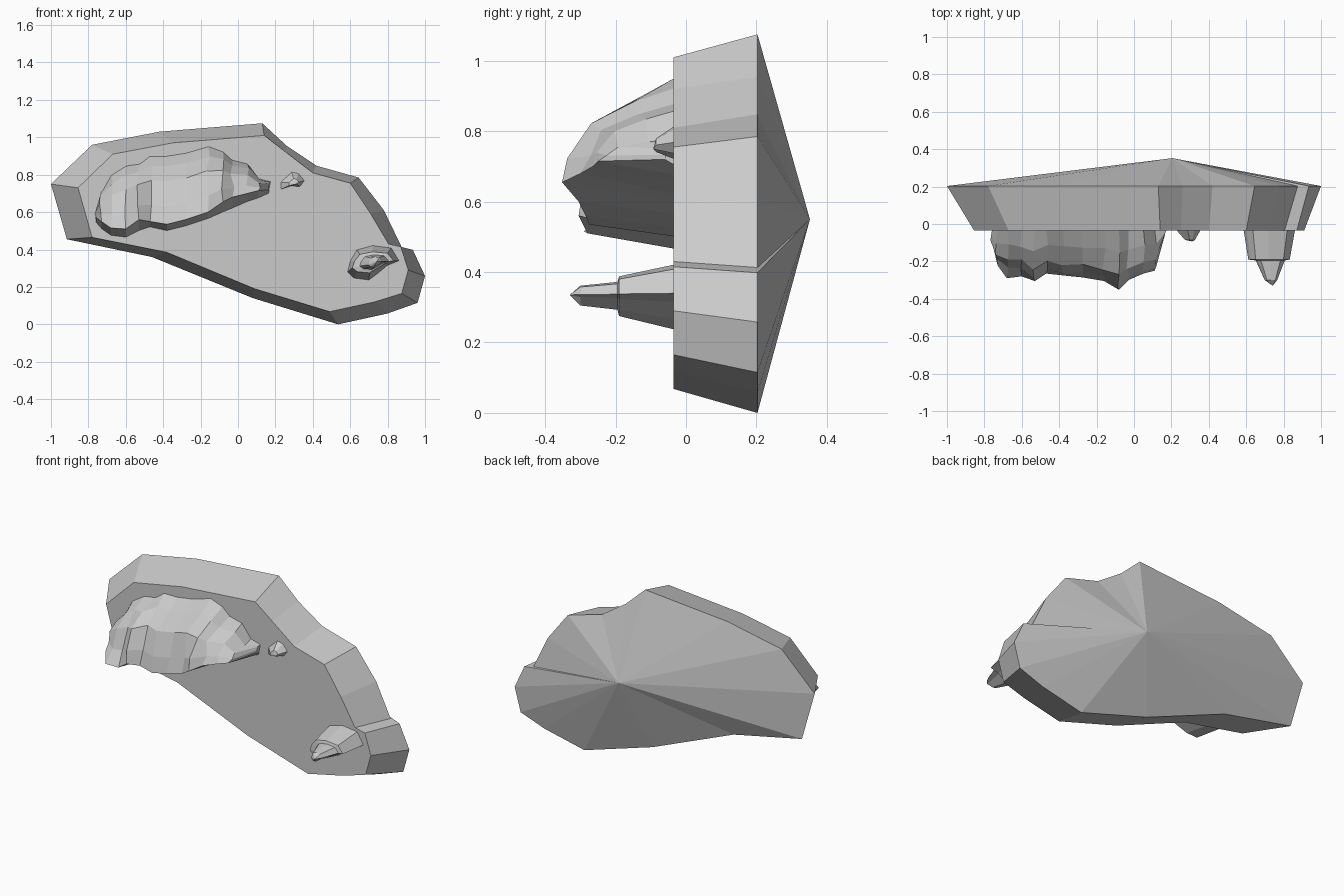
import bpy, bmesh, random

random.seed(4)
FACE = -0.035   # y of the slab's front face


def loft(name, rings, closed=True, tip=None):
    """Skin a list of equal-length rings of (x, y, z); cap the ends or close on a tip."""
    bm = bmesh.new()
    vr = [[bm.verts.new(p) for p in r] for r in rings]
    n = len(rings[0])
    for a, b in zip(vr, vr[1:]):
        for i in range(n):
            j = (i + 1) % n
            bm.faces.new((a[i], a[j], b[j], b[i]))
    caps = [bm.faces.new(vr[0])]
    if tip:
        t = bm.verts.new(tip)
        for i in range(n):
            bm.faces.new((vr[-1][i], vr[-1][(i + 1) % n], t))
    else:
        caps.append(bm.faces.new(vr[-1]))
    bmesh.ops.triangulate(bm, faces=caps)
    bmesh.ops.recalc_face_normals(bm, faces=bm.faces[:])
    me = bpy.data.meshes.new(name)
    bm.to_mesh(me)
    bm.free()
    ob = bpy.data.objects.new(name, me)
    bpy.context.collection.objects.link(ob)
    return ob


def at(y, pts):
    return [(x, y, z) for x, z in pts]


def shrink(pts, center, s, sz=None):
    cx, cz = center
    sz = sz or s
    return [(cx + (x - cx) * s, cz + (z - cz) * sz) for x, z in pts]


# Slab: small front outline, wide rear outline, shallow cone at the back
front = [(-.855, .73), (-.67, .91), (-.35, .97), (.14, 1.01), (.25, .92), (.40, .81),
         (.60, .755), (.71, .59), (.805, .43), (.87, .415), (.91, .29), (.875, .165),
         (.73, .12), (.49, .068), (.09, .19), (-.38, .385), (-.78, .465)]
rear = [(-1, .75), (-.78, .96), (-.42, 1.03), (.13, 1.075), (.26, .955), (.42, .848),
        (.645, .785), (.78, .61), (.875, .413), (.935, .398), (1, .258), (.96, .115),
        (.80, .058), (.535, 0), (.08, .14), (-.46, .36), (-.915, .455)]
loft("slab", [at(FACE, front), at(.203, rear)], tip=(.205, .352, .55))

# Large rock: cross-sections along x (x, top z, bottom z, front y, lip z)
stations = [(-.758, .60, .54, -.10, .57), (-.73, .71, .51, -.22, .55),
            (-.68, .80, .475, -.29, .515), (-.60, .85, .465, -.28, .51),
            (-.53, .86, .50, -.305, .56), (-.47, .905, .52, -.265, .55),
            (-.38, .905, .50, -.275, .535), (-.28, .92, .525, -.285, .56),
            (-.16, .955, .565, -.305, .60), (-.08, .925, .60, -.352, .655),
            (-.03, .88, .62, -.30, .68), (.05, .86, .655, -.265, .70),
            (.11, .78, .675, -.25, .715), (.165, .77, .70, -.06, .72)]
rings = []
for x, top, bot, yf, lip in stations:
    bulge = .86 if x < -.55 else 1.0       # left end leans back more
    ring = [(x, FACE + .01, top)]
    for t, d in ((.84, .38), (.62, .74), (.25, .93)):
        j = random.uniform(-.012, .012)
        ring.append((x + j, FACE + (yf - FACE) * d * bulge + j, lip + (top - lip) * t))
    ring += [(x, yf, lip), (x, FACE + .01, bot)]
    rings.append(ring)
loft("large_rock", rings)

# Right rock: stepped stump with a blunt spike
stump = [(.585, .28), (.60, .34), (.635, .40), (.72, .423), (.82, .41), (.862, .34),
         (.80, .315), (.74, .265), (.70, .235), (.62, .245)]
c = (.735, .335)
loft("right_rock", [at(FACE + .01, stump), at(-.19, shrink(stump, (.715, .335), .80, .60)),
                    at(-.195, shrink(stump, c, .56, .42)),
                    at(-.30, shrink(stump, c, .24, .30))], tip=(.742, -.33, .335))

# Small pebble
pebble = [(.22, .718), (.22, .76), (.285, .82), (.325, .812), (.36, .77), (.335, .735), (.28, .738)]
loft("pebble", [at(FACE + .01, pebble), at(-.085, shrink(pebble, (.305, .755), .38))],
     tip=(.31, -.093, .75))
